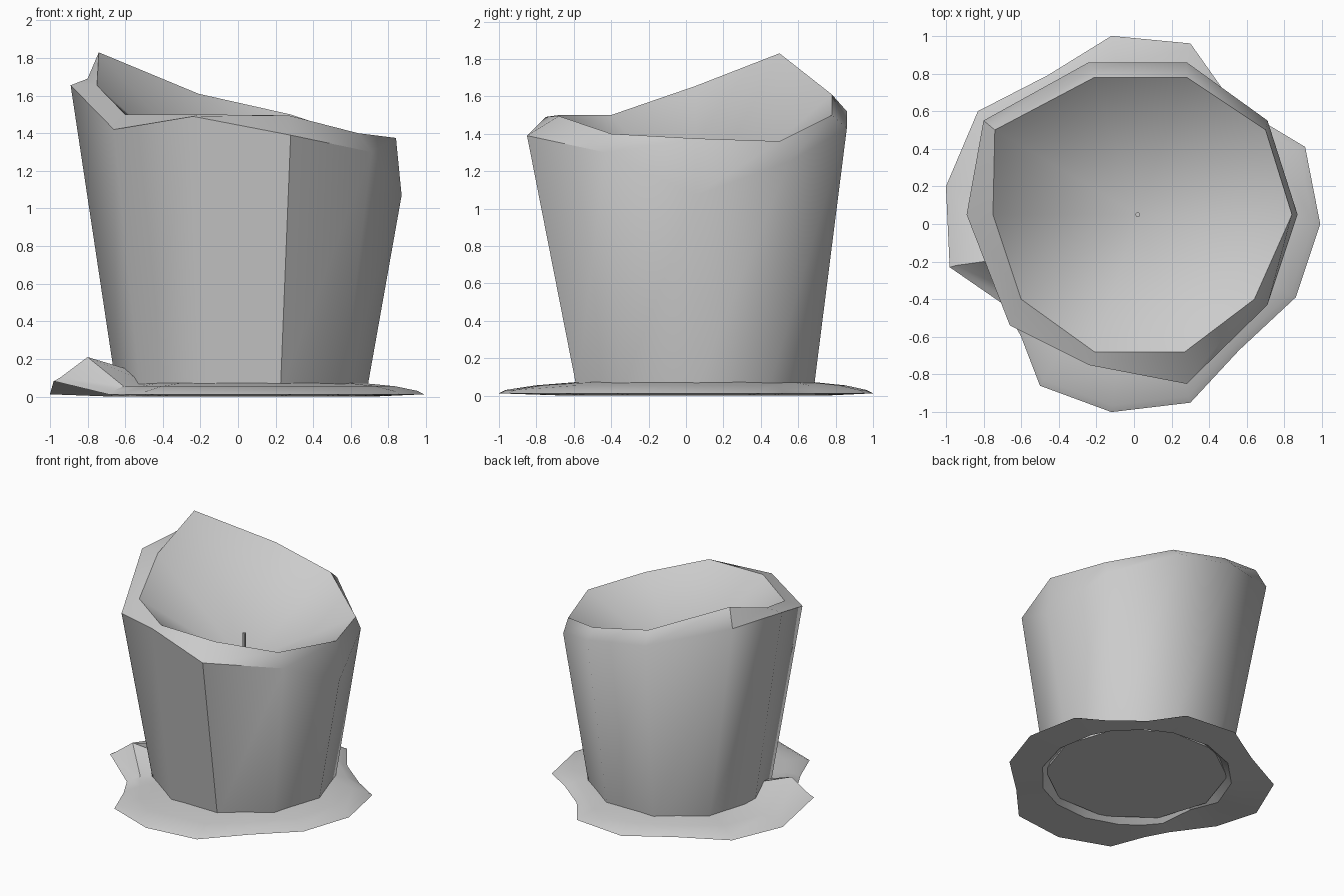
import bpy, bmesh, math
from mathutils import Vector

if "Cube" in bpy.data.objects:
    bpy.data.objects.remove(bpy.data.objects["Cube"])

CX, CY = 0.02, 0.05   # candle axis


def finish(name, rings, cap_start=None, cap_end=None, close=False, angle=40):
    """Skin a list of equal-length rings, optionally capping the ends."""
    bm = bmesh.new()
    vr = [[bm.verts.new(p) for p in r] for r in rings]
    pairs = list(zip(vr, vr[1:]))
    if close:
        pairs.append((vr[-1], vr[0]))
    for a, b in pairs:
        n = len(a)
        for i in range(n):
            j = (i + 1) % n
            bm.faces.new((a[i], a[j], b[j], b[i]))
    for ring, centre in ((vr[0], cap_start), (vr[-1], cap_end)):
        if centre:
            c = bm.verts.new(centre)
            for i in range(len(ring)):
                bm.faces.new((ring[i], ring[(i + 1) % len(ring)], c))
    bmesh.ops.recalc_face_normals(bm, faces=bm.faces)
    me = bpy.data.meshes.new(name)
    bm.to_mesh(me)
    bm.free()
    ob = bpy.data.objects.new(name, me)
    bpy.context.collection.objects.link(ob)
    bpy.ops.object.select_all(action='DESELECT')
    ob.select_set(True)
    bpy.context.view_layer.objects.active = ob
    bpy.ops.object.shade_smooth_by_angle(angle=math.radians(angle))
    return ob


def circle(r, z, n):
    return [(CX + r * math.cos(math.tau * i / n),
             CY + r * math.sin(math.tau * i / n), z) for i in range(n)]


# candle body: ten sides, flared wall, uneven melted shoulder and lip
shoulder = [(0.87, 0.05, 1.07), (0.71, 0.55, 1.25), (0.28, 0.86, 1.43),
            (-0.24, 0.86, 1.52), (-0.80, 0.55, 1.69), (-0.89, 0.05, 1.655),
            (-0.66, -0.54, 1.42), (-0.24, -0.75, 1.49), (0.28, -0.85, 1.39),
            (0.71, -0.43, 1.30)]
lip = [(0.84, 0.05, 1.375), (0.70, 0.50, 1.36), (0.28, 0.78, 1.50),
       (-0.21, 0.78, 1.61), (-0.74, 0.50, 1.83), (-0.75, 0.05, 1.655),
       (-0.60, -0.40, 1.50), (-0.21, -0.68, 1.50), (0.27, -0.68, 1.495),
       (0.64, -0.40, 1.40)]
finish("candle_body", [circle(0.665, 0.03, 10), shoulder, lip],
       cap_start=(CX, CY, 0.03), cap_end=(CX, CY, 0.98), angle=45)

# wick
finish("wick", [circle(0.013, 0.94, 8), circle(0.013, 1.22, 8)],
       cap_start=(CX, CY, 0.94), cap_end=(CX, CY, 1.22))

# wax puddle: wavy outline with a raised fold on the left
outline = [(0.99, 0.0), (0.91, 0.41), (0.71, 0.53), (0.47, 0.72), (0.30, 0.96),
           (-0.12, 1.0), (-0.46, 0.79), (-0.83, 0.60), (-1.0, 0.20),
           (-0.98, -0.23), (-0.69, -0.43), (-0.60, -0.60), (-0.50, -0.86),
           (-0.12, -1.0), (0.30, -0.95), (0.56, -0.67), (0.86, -0.39)]
FOLD = 9
edge, top, mid, inner, under = [], [], [], [], []
for i, (x, y) in enumerate(outline):
    d = Vector((x - CX, y - CY))
    u = d.normalized()
    r = d.length
    lift = 0.07 if i == FOLD else 0.0

    def at(rad, z):
        return (CX + u.x * rad, CY + u.y * rad, z)
    edge.append((x, y, 0.012 + lift))
    top.append(at(r - 0.035, 0.03 + lift))
    mid.append(at(r * 0.5 + 0.33, 0.055) if i != FOLD else (-0.80, -0.2, 0.21))
    inner.append(at(0.61, 0.075 if i != FOLD else 0.14))
    under.append(at(0.70, 0.0 if i != FOLD else 0.06))
finish("wax_puddle", [under, edge, top, mid, inner], close=True, angle=35)
